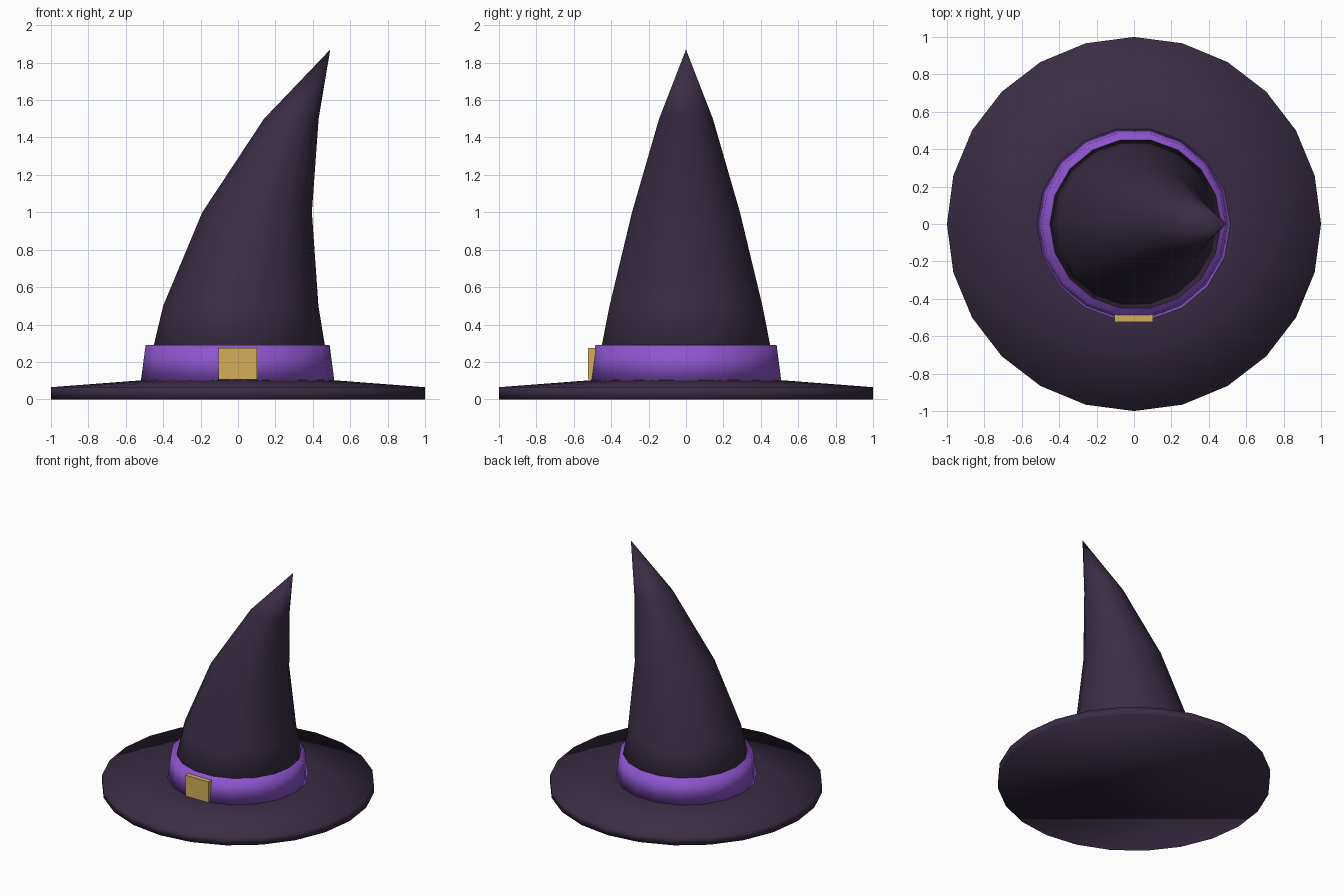
import bpy
import bmesh
from math import cos, sin, tau

if "Cube" in bpy.data.objects:
    bpy.data.objects.remove(bpy.data.objects["Cube"])


def material(name, color):
    mat = bpy.data.materials.new(name)
    mat.diffuse_color = (*color, 1)
    mat.use_nodes = True
    mat.node_tree.nodes["Principled BSDF"].inputs["Base Color"].default_value = mat.diffuse_color
    return mat


def lathe(name, rings, sides, mat):
    """Loft round rings (centre_x, z, radius); radius 0 makes a point."""
    bm = bmesh.new()
    loops = []
    for cx, z, r in rings:
        n = sides if r else 1
        loops.append([bm.verts.new((cx + r * cos(tau * i / sides),
                                    r * sin(tau * i / sides), z)) for i in range(n)])
    for a, b in zip(loops, loops[1:]):
        for i in range(sides):
            j = (i + 1) % sides
            if len(b) == 1:
                bm.faces.new((a[i], a[j], b[0]))
            else:
                bm.faces.new((a[i], a[j], b[j], b[i]))
    # close the flat ends
    for loop in (loops[0], loops[-1]):
        if len(loop) > 1:
            bm.faces.new(loop)
    bmesh.ops.recalc_face_normals(bm, faces=bm.faces)
    for f in bm.faces:
        f.smooth = True
    return finish(name, bm, mat)


def finish(name, bm, mat):
    mesh = bpy.data.meshes.new(name)
    bm.to_mesh(mesh)
    bm.free()
    mesh.materials.append(mat)
    obj = bpy.data.objects.new(name, mesh)
    bpy.context.collection.objects.link(obj)
    return obj


cloth = material("dark_cloth", (0.042, 0.026, 0.058))
purple = material("purple_ribbon", (0.27, 0.09, 0.62))
gold = material("gold", (0.66, 0.43, 0.10))

# Wide flat-bottomed brim
lathe("brim", [(0, 0, 1.0), (0, 0.065, 1.0), (0, 0.103, 0.5)], 24, cloth)

# Bent pointed crown
lathe("crown", [(0, 0.1, 0.495), (0.015, 0.5, 0.415), (0.102, 1.0, 0.293),
                (0.285, 1.5, 0.146), (0.493, 1.87, 0)], 18, cloth)

# Ribbon band around the base of the crown
lathe("band", [(-0.002, 0.1, 0.517), (-0.002, 0.29, 0.492)], 18, purple)

# Buckle plate on the front
bm = bmesh.new()
bmesh.ops.create_cube(bm, size=1)
bmesh.ops.scale(bm, vec=(0.205, 0.04, 0.168), verts=bm.verts)
buckle = finish("buckle", bm, gold)
buckle.location = (-0.002, -0.503, 0.191)
